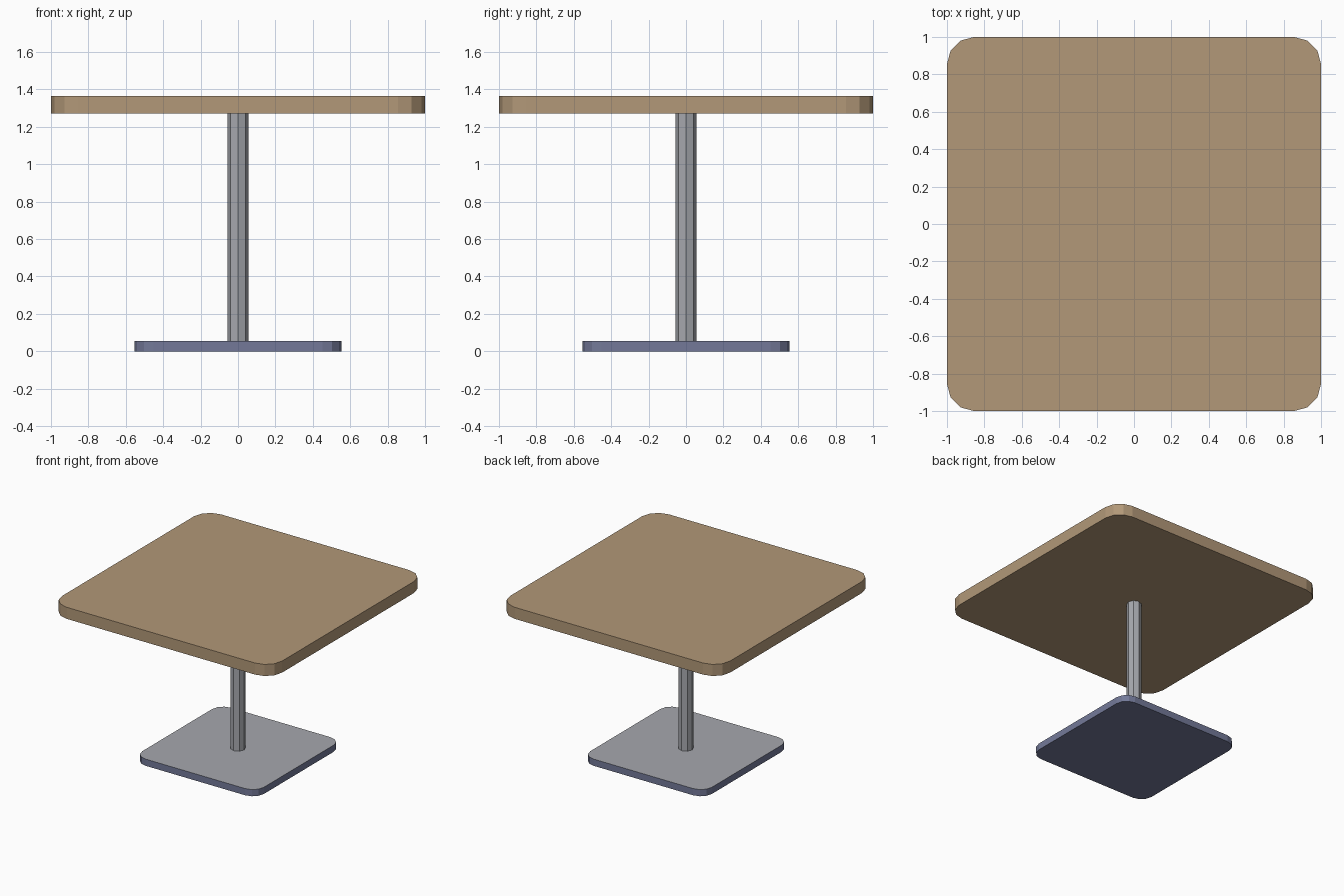
import bpy, bmesh, math

if "Cube" in bpy.data.objects:
    bpy.data.objects.remove(bpy.data.objects["Cube"])


def material(name, rgb):
    """Flat colour from 0-255 sRGB, stored as linear."""
    m = bpy.data.materials.new(name)
    lin = [((c / 255 + 0.055) / 1.055) ** 2.4 for c in rgb]
    m.diffuse_color = (*lin, 1)
    m.use_nodes = True
    m.node_tree.nodes["Principled BSDF"].inputs["Base Color"].default_value = m.diffuse_color
    return m


wood = material("tan_wood", (178, 152, 120))
blue = material("blue_grey", (115, 121, 152))
steel = material("steel_grey", (166, 168, 174))


def rounded_square(half, radius, segs):
    c = half - radius
    pts = []
    for q, (sx, sy) in enumerate([(1, 1), (-1, 1), (-1, -1), (1, -1)]):
        for i in range(segs + 1):
            a = math.pi / 2 * (q + i / segs)
            pts.append((sx * c + radius * math.cos(a), sy * c + radius * math.sin(a)))
    return pts


def prism(name, outline, z0, z1, mats):
    """Extrude an outline; the upward face takes the last material."""
    bm = bmesh.new()
    low = [bm.verts.new((x, y, z0)) for x, y in outline]
    high = [bm.verts.new((x, y, z1)) for x, y in outline]
    n = len(outline)
    bm.faces.new(low[::-1])
    bm.faces.new(high).material_index = len(mats) - 1
    for i in range(n):
        j = (i + 1) % n
        bm.faces.new((low[i], low[j], high[j], high[i]))
    me = bpy.data.meshes.new(name)
    bm.to_mesh(me)
    bm.free()
    for m in mats:
        me.materials.append(m)
    ob = bpy.data.objects.new(name, me)
    bpy.context.collection.objects.link(ob)
    return ob


# Floor plate: blue sides and underside, grey upper face
prism("base_plate", rounded_square(0.553, 0.1, 3), 0, 0.055, [blue, steel])

# Eight-sided column
octagon = [(0.056 * math.cos(k * math.pi / 4), 0.056 * math.sin(k * math.pi / 4)) for k in range(8)]
prism("column", octagon, 0.055, 1.27, [steel])

# Table top
prism("table_top", rounded_square(1.0, 0.145, 3), 1.27, 1.365, [wood])
